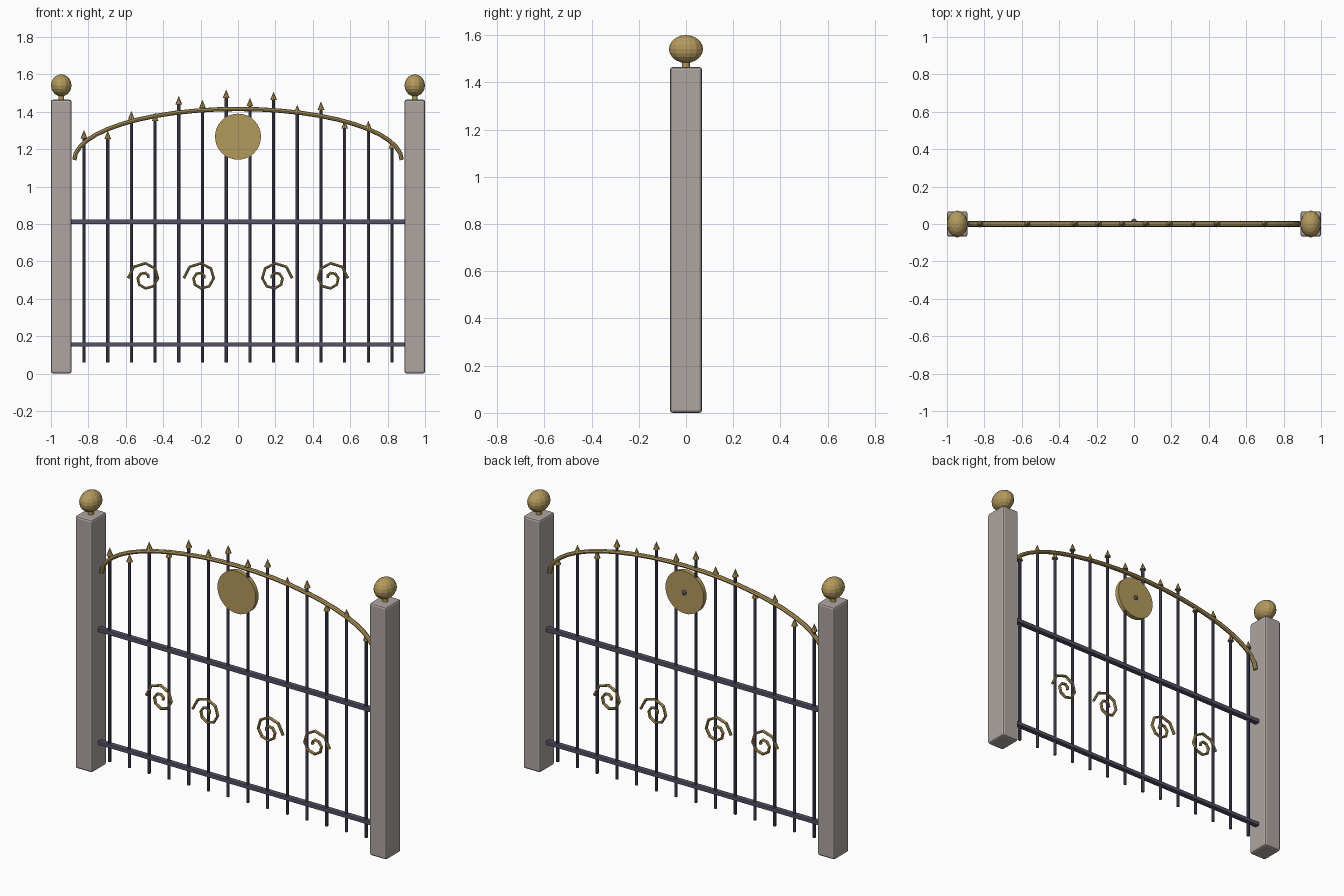
import bpy, bmesh, math
from mathutils import Matrix

if "Cube" in bpy.data.objects:
    bpy.data.objects.remove(bpy.data.objects["Cube"])


def material(name, rgb):
    m = bpy.data.materials.new(name)
    m.diffuse_color = (*rgb, 1)
    m.use_nodes = True
    m.node_tree.nodes["Principled BSDF"].inputs["Base Color"].default_value = m.diffuse_color
    return m


STONE = material("grey stone", (0.42, 0.375, 0.355))
IRON = material("dark iron", (0.095, 0.08, 0.135))
BRASS = material("aged brass", (0.45, 0.32, 0.11))


def finish(ob, name, mat, smooth=None):
    ob.name = name
    ob.data.materials.append(mat)
    if smooth:
        bpy.ops.object.shade_smooth_by_angle(angle=math.radians(smooth))
    return ob


def box(name, mat, loc, size, bevel):
    bpy.ops.mesh.primitive_cube_add(size=1, location=loc)
    ob = bpy.context.object
    ob.scale = size
    bpy.ops.object.transform_apply(location=False, rotation=False, scale=True)
    mod = ob.modifiers.new("bevel", 'BEVEL')
    mod.width, mod.segments = bevel, 2
    return finish(ob, name, mat)


def cylinder(name, mat, loc, r, depth, sides, rot=(0, 0, 0), smooth=40):
    bpy.ops.mesh.primitive_cylinder_add(vertices=sides, radius=r, depth=depth,
                                        location=loc, rotation=rot)
    return finish(bpy.context.object, name, mat, smooth)


def ball(name, mat, loc, radii, seg, rings):
    bpy.ops.mesh.primitive_uv_sphere_add(segments=seg, ring_count=rings,
                                         radius=1, location=loc)
    bpy.context.object.scale = radii
    return finish(bpy.context.object, name, mat)


def tube(name, mat, pts, r, ry):
    """Capped tube along a path in the xz plane, stretched in y."""
    sides = 8
    bm = bmesh.new()
    rings = []
    for i, (x, z) in enumerate(pts):
        a, b = pts[max(i - 1, 0)], pts[min(i + 1, len(pts) - 1)]
        dx, dz = b[0] - a[0], b[1] - a[1]
        n = math.hypot(dx, dz)
        ring = []
        for k in range(sides):
            t = 2 * math.pi * k / sides
            c = r * math.cos(t)
            ring.append(bm.verts.new((x - dz / n * c, ry * math.sin(t), z + dx / n * c)))
        rings.append(ring)
    for p, q in zip(rings, rings[1:]):
        for k in range(sides):
            j = (k + 1) % sides
            bm.faces.new((p[k], p[j], q[j], q[k]))
    bm.faces.new(rings[0])
    bm.faces.new(rings[-1])
    bmesh.ops.recalc_face_normals(bm, faces=bm.faces)
    me = bpy.data.meshes.new(name)
    bm.to_mesh(me)
    bm.free()
    ob = bpy.data.objects.new(name, me)
    bpy.context.collection.objects.link(ob)
    return finish(ob, name, mat)


# Stone posts with brass ball finials
for s, side in ((-1, "left"), (1, "right")):
    box(f"{side}_post", STONE, (s * 0.945, 0, 0.7325), (0.11, 0.136, 1.465), 0.012)
    cylinder(f"{side}_finial_neck", BRASS, (s * 0.945, 0, 1.475), 0.016, 0.04, 12)
    ball(f"{side}_finial_ball", BRASS, (s * 0.945, 0, 1.541), (0.056, 0.072, 0.059), 14, 10)

# Horizontal rails
box("upper_rail", IRON, (0, 0, 0.812), (1.78, 0.03, 0.024), 0.003)
box("lower_rail", IRON, (0, 0, 0.156), (1.78, 0.03, 0.022), 0.003)

# Upright bars, each topped with a spear point
spear_base = [1.258, 1.255, 1.36, 1.35, 1.44, 1.42, 1.475,
              1.43, 1.463, 1.393, 1.41, 1.31, 1.308, 1.205]
for i, top in enumerate(spear_base):
    x = -0.8235 + i * 0.1267
    cylinder(f"bar_{i + 1}", IRON, (x, 0, (0.06 + top) / 2), 0.0085, top - 0.06, 8)
    bpy.ops.mesh.primitive_cone_add(vertices=8, radius1=0.018, radius2=0, depth=0.045,
                                    location=(x, 0, top + 0.0225))
    finish(bpy.context.object, f"spear_{i + 1}", BRASS)

# Arched top rail
arch = [(-0.875 * math.cos(math.pi * i / 24), 1.142 + 0.273 * math.sin(math.pi * i / 24))
        for i in range(25)]
tube("arch_rail", BRASS, arch, 0.0115, 0.0145)

# Scrolls, mirrored about the centre
for s, side in ((-1, "left"), (1, "right")):
    for cx, pos in ((0.495, "outer"), (0.197, "inner")):
        pts = []
        for i in range(13):
            a = math.radians(180 - 45 * i)
            r = 0.093 - 0.078 * i / 12
            pts.append((s * cx - s * r * math.cos(a), 0.51 + r * math.sin(a)))
        tube(f"{side}_{pos}_scroll", BRASS, pts, 0.0075, 0.0095)

# Round medallion with a rear stud
cylinder("medallion", BRASS, (0, 0, 1.267), 0.123, 0.026, 32, (math.pi / 2, 0, 0))
ball("medallion_stud", IRON, (0, 0.016, 1.267), (0.013, 0.013, 0.013), 10, 6)
